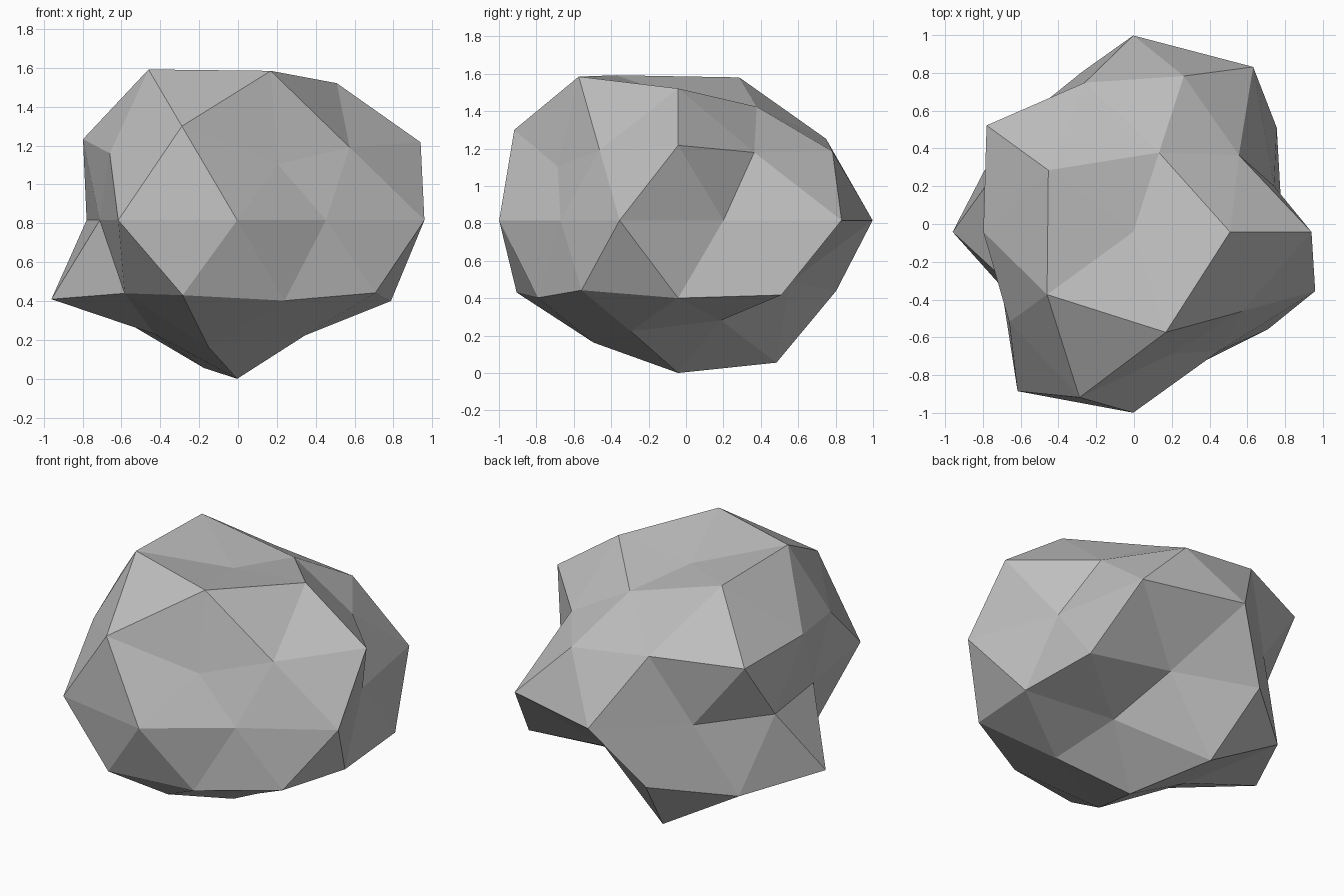
import bpy, bmesh, math
from mathutils import Vector

if "Cube" in bpy.data.objects:
    bpy.data.objects.remove(bpy.data.objects["Cube"])

CENTRE = Vector((-0.004, -0.042, 0.816))
SQUASH = 0.85  # the boulder is flattened in height

# Radius of each point, ring by ring from bottom to top, anticlockwise from +x
RADII = [
    0.96,                                   # bottom point
    0.74, 1.052, 0.81, 0.904, 0.82,         # bottom ring
    0.93, 0.74, 1.01, 0.842, 0.926,         # lower dents
    1.05, 0.993, 1.069, 1.015, 0.983,       # lower corners
    0.784, 1.08, 1.04, 0.80, 0.815,         # waist
    0.744, 1.042, 0.957, 0.777, 1.013,
    1.055, 0.97, 1.073, 0.907, 0.757,       # upper corners
    0.813, 0.977, 0.933, 1.083, 0.84,       # upper dents
    0.975, 0.84, 1.057, 1.073, 1.063,       # top ring
    0.778,                                  # top point
]


def ring_order(v):
    angle = round(math.degrees(math.atan2(v.co.y, v.co.x))) % 360
    return (round(v.co.z, 2), angle)


# Boulder: faceted sphere with each point pushed in or out
bm = bmesh.new()
bmesh.ops.create_icosphere(bm, subdivisions=2, radius=1.0)
for v, r in zip(sorted(bm.verts, key=ring_order), RADII):
    p = v.co.normalized() * r
    v.co = Vector((p.x, p.y, p.z * SQUASH)) + CENTRE
bmesh.ops.recalc_face_normals(bm, faces=bm.faces)

mesh = bpy.data.meshes.new("boulder")
bm.to_mesh(mesh)
bm.free()
boulder = bpy.data.objects.new("boulder", mesh)
bpy.context.collection.objects.link(boulder)

# Stone colour
stone = bpy.data.materials.new("stone grey")
stone.diffuse_color = (0.52, 0.52, 0.52, 1.0)
stone.use_nodes = True
stone.node_tree.nodes["Principled BSDF"].inputs["Base Color"].default_value = stone.diffuse_color
mesh.materials.append(stone)
